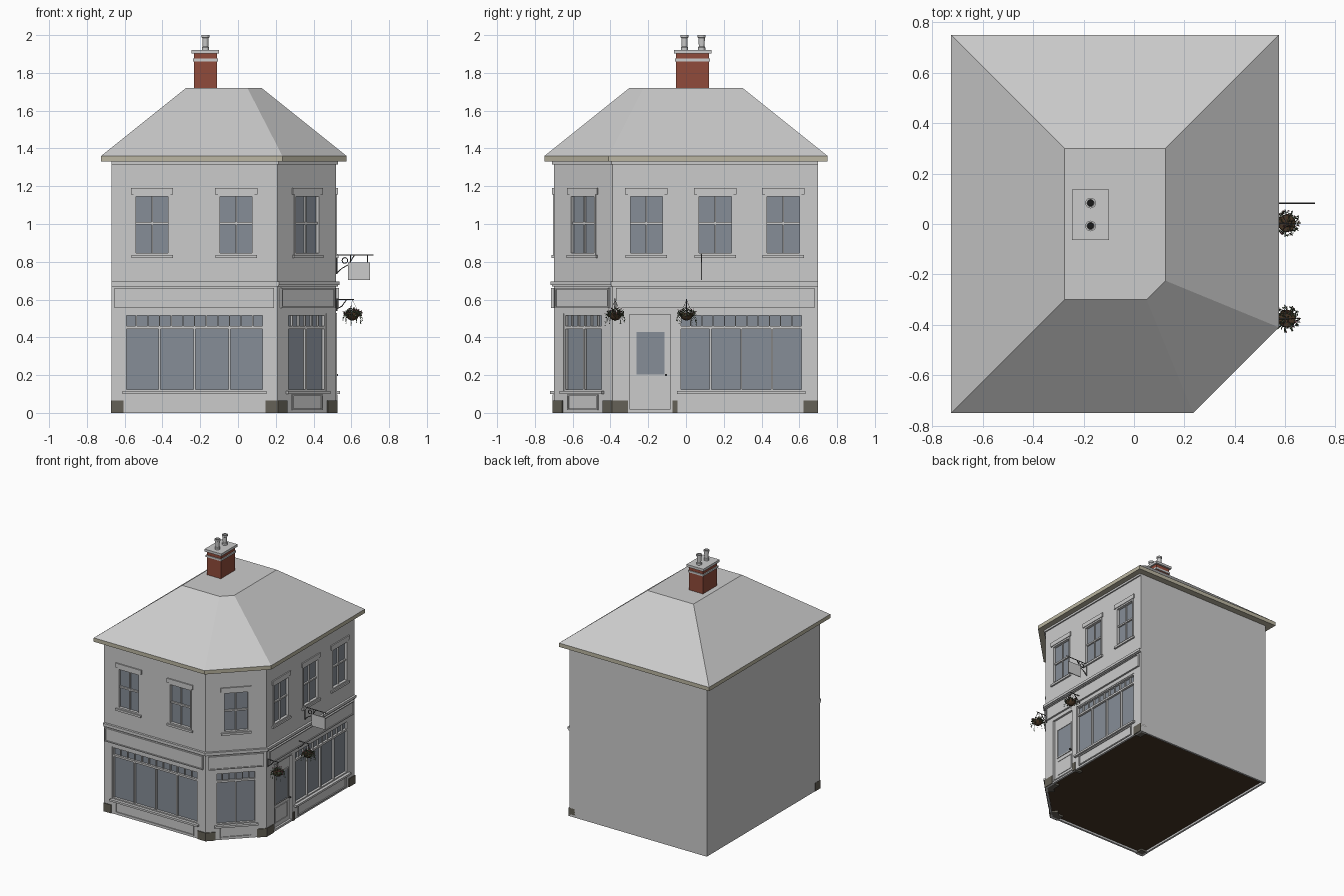
import bpy, bmesh, math, random
from mathutils import Matrix, Vector

if "Cube" in bpy.data.objects:
    bpy.data.objects.remove(bpy.data.objects["Cube"])

random.seed(4)


def mat(name, r, g, b):
    m = bpy.data.materials.new(name)
    m.diffuse_color = (r, g, b, 1)
    m.use_nodes = True
    m.node_tree.nodes["Principled BSDF"].inputs["Base Color"].default_value = m.diffuse_color
    return m


GLASS = mat("glass", .24, .27, .31)
BRICK = mat("brick", .28, .07, .043)
STONE = mat("plinth_stone", .13, .12, .095)
EAVE = mat("eave_paint", .5, .47, .36)
FLOOR = mat("floor_brown", .06, .035, .018)
DARK = mat("dark_metal", .1, .1, .1)
LEAF = mat("leaf", .1, .14, .08)
PETAL = mat("petal", .35, .08, .12)
SOOT = mat("soot", .01, .01, .01)

# Wall frames: origin, direction along wall, outward direction
S = math.sqrt(.5)
FRONT = (Vector((0, -.7, 0)), Vector((1, 0, 0)), Vector((0, -1, 0)))
RIGHT = (Vector((.52, 0, 0)), Vector((0, 1, 0)), Vector((1, 0, 0)))
CORNER = (Vector((.365, -.545, 0)), Vector((S, S, 0)), Vector((S, -S, 0)))
WORLD = (Vector((0, 0, 0)), Vector((1, 0, 0)), Vector((0, -1, 0)))
Z = Vector((0, 0, 1))


def finish(name, bm, m=None):
    me = bpy.data.meshes.new(name)
    bm.to_mesh(me)
    bm.free()
    ob = bpy.data.objects.new(name, me)
    bpy.context.collection.objects.link(ob)
    if m:
        me.materials.append(m)
    return ob


def boxes(name, items, m=None):
    """Each item: wall, u0, u1, z0, z1, depth0, depth1."""
    bm = bmesh.new()
    for (o, t, n), u0, u1, z0, z1, d0, d1 in items:
        c = o + t * (u0 + u1) / 2 + n * (d0 + d1) / 2 + Z * (z0 + z1) / 2
        M = Matrix((t * (u1 - u0), -n * (d1 - d0), Z * (z1 - z0))).transposed().to_4x4()
        bmesh.ops.create_cube(bm, size=1, matrix=Matrix.Translation(c) @ M)
    return finish(name, bm, m)


def loft(name, p0, z0, p1, z1, m=None):
    bm = bmesh.new()
    a = [bm.verts.new((x, y, z0)) for x, y in p0]
    b = [bm.verts.new((x, y, z1)) for x, y in p1]
    bm.faces.new(a[::-1])
    bm.faces.new(b)
    for i in range(len(a)):
        j = (i + 1) % len(a)
        bm.faces.new((a[i], a[j], b[j], b[i]))
    return finish(name, bm, m)


def rod(name, paths, r, m=DARK):
    cu = bpy.data.curves.new(name, 'CURVE')
    cu.dimensions = '3D'
    cu.bevel_depth, cu.bevel_resolution, cu.use_fill_caps = r, 1, True
    for pts in paths:
        sp = cu.splines.new('POLY')
        sp.points.add(len(pts) - 1)
        for p, q in zip(sp.points, pts):
            p.co = (*q, 1)
    cu.materials.append(m)
    ob = bpy.data.objects.new(name, cu)
    bpy.context.collection.objects.link(ob)
    bpy.ops.object.select_all(action='DESELECT')
    ob.select_set(True)
    bpy.context.view_layer.objects.active = ob
    bpy.ops.object.convert(target='MESH')


def rim(w, u0, u1, z0, z1, t, d0, d1):
    return [(w, u0, u1, z0, z0 + t, d0, d1), (w, u0, u1, z1 - t, z1, d0, d1),
            (w, u0, u0 + t, z0, z1, d0, d1), (w, u1 - t, u1, z0, z1, d0, d1)]


# Walls, floor and roof
plan = [(-.67, -.7), (.21, -.7), (.52, -.39), (.52, .7), (-.67, .7)]
inner = [(-.655, -.685), (.205, -.685), (.505, -.385), (.505, .685), (-.655, .685)]
eaves = [(-.725, -.75), (.235, -.75), (.575, -.41), (.575, .75), (-.725, .75)]
crown = [(-.275, -.3), (.05, -.3), (.125, -.225), (.125, .3), (-.275, .3)]
walls = loft("walls", plan, .02, plan, 1.33)
for i in range(5):
    j = (i + 1) % 5
    loft("wall_foot", [plan[i], plan[j], inner[j], inner[i]], 0,
         [plan[i], plan[j], inner[j], inner[i]], .02)
loft("floor", inner, .015, inner, .019, FLOOR)
loft("eaves", eaves, 1.33, eaves, 1.36, EAVE)
loft("roof", eaves, 1.36, crown, 1.72)

holes, frames, panes, sills, trim = [], [], [], [], []

# Upper sash windows
for w, u in [(FRONT, -.455), (FRONT, -.01), (CORNER, 0), (RIGHT, -.21), (RIGHT, .155), (RIGHT, .515)]:
    holes.append((w, u - .095, u + .095, .835, 1.155, -.025, .05))
    panes.append((w, u - .09, u + .09, .84, 1.15, -.03, -.018))
    frames += rim(w, u - .097, u + .097, .835, 1.157, .012, -.024, .004)
    frames += [(w, u - .004, u + .004, .84, 1.15, -.02, -.008),
               (w, u - .09, u + .09, .998, 1.01, -.02, -.006)]
    sills += [(w, u - .11, u + .11, .82, .836, -.01, .013),
              (w, u - .112, u + .112, 1.157, 1.19, -.01, .009)]

# Shop windows with mullions, small top lights and panelled stall risers
for w, a, b, n, k in [(FRONT, -.6, .14, 4, 12), (CORNER, -.145, .145, 2, 6), (RIGHT, -.035, .62, 4, 11)]:
    holes.append((w, a, b, .115, .525, -.03, .05))
    panes.append((w, a, b, .115, .525, -.035, -.022))
    frames += rim(w, a, b, .115, .525, .009, -.028, -.003)
    frames.append((w, a, b, .445, .46, -.028, -.005))
    for i in range(1, n):
        u = a + (b - a) * i / n
        frames.append((w, u - .005, u + .005, .12, .45, -.028, -.006))
    for i in range(1, k):
        u = a + (b - a) * i / k
        frames.append((w, u - .003, u + .003, .455, .52, -.028, -.01))
    sills.append((w, a - .012, b + .012, .1, .115, -.01, .02))
    trim += rim(w, a + .03, b - .03, .015, .098, .008, -.005, .007)

# Door
holes.append((RIGHT, -.3, -.08, .015, .525, -.02, .05))
boxes("door", [(RIGHT, -.3, -.08, .02, .525, -.025, -.012)] +
      rim(RIGHT, -.27, -.105, .195, .435, .008, -.015, -.006) +
      rim(RIGHT, -.265, -.11, .05, .17, .006, -.015, -.008))
panes.append((RIGHT, -.265, -.11, .2, .43, -.02, -.01))
frames += rim(RIGHT, -.306, -.074, .012, .53, .008, -.02, .004)
boxes("door_handle", [(RIGHT, -.11, -.1, .195, .205, -.013, .01)], DARK)

# Cut the openings
cutter = boxes("opening_cutter", holes)
cutter.hide_render = True
cutter.hide_set(True)
mod = walls.modifiers.new("openings", 'BOOLEAN')
mod.operation, mod.solver, mod.object = 'DIFFERENCE', 'EXACT', cutter
bpy.context.view_layer.objects.active = walls
bpy.ops.object.modifier_apply(modifier=mod.name)
bpy.data.objects.remove(cutter)

# Fascia boards and cornices running round the street sides
for w, a, b in [(FRONT, -.655, .19), (CORNER, -.2, .2), (RIGHT, -.37, .68)]:
    trim.append((w, a, b, .557, .658, -.005, .008))
    trim += rim(w, a, b, .555, .66, .008, -.005, .014)
for z0, z1, d in [(.668, .676, .01), (.676, .695, .017), (1.315, 1.33, .01)]:
    e = d * .414
    trim += [(FRONT, -.67, .21 + e, z0, z1, -.01, d), (CORNER, -.219 - e, .219 + e, z0, z1, -.01, d),
             (RIGHT, -.39 - e, .7, z0, z1, -.01, d)]

# Plinth blocks
boxes("plinths", [(w, a, b, 0, .065, -.06, .006) for w, a, b in [
    (FRONT, -.672, -.605), (FRONT, .145, .212), (CORNER, -.221, -.15), (CORNER, .15, .221),
    (RIGHT, -.392, -.308), (RIGHT, -.072, -.046), (RIGHT, .622, .7)]], STONE)
boxes("window_frames", frames)
boxes("window_glass", panes, GLASS)
boxes("sills_and_lintels", sills)
boxes("shopfront_trim", trim)

# Chimney
boxes("chimney_brick", [(WORLD, -.233, -.112, 1.7, 1.905, -.122, .052)], BRICK)
boxes("chimney_bands", [(WORLD, -.239, -.106, 1.86, 1.875, -.128, .058),
                        (WORLD, -.245, -.1, 1.903, 1.922, -.136, .064)])
for y in (-.008, .083):
    bm = bmesh.new()
    prof = [(.019, 1.92), (.019, 1.935), (.015, 1.94), (.017, 1.985), (.021, 1.988), (.021, 2.0), (.014, 2.0), (.012, 1.96)]
    vs = [bm.verts.new((-.172 + r, y, z)) for r, z in prof]
    es = [bm.edges.new(p) for p in zip(vs, vs[1:])]
    bmesh.ops.spin(bm, geom=vs + es, cent=(-.172, y, 0), axis=(0, 0, 1), angle=2 * math.pi, steps=16, use_merge=True)
    bmesh.ops.recalc_face_normals(bm, faces=bm.faces)
    finish("chimney_pot", bm)
    bm = bmesh.new()
    bmesh.ops.create_circle(bm, cap_ends=True, radius=.0135, segments=16, matrix=Matrix.Translation((-.172, y, 1.965)))
    finish("pot_soot", bm, SOOT)

# Hanging sign with scrolled bracket
Y = .083
boxes("sign_board", [(RIGHT, Y - .003, Y + .003, .703, .797, .062, .178)])
ring = [(.566 + .015 * math.cos(a), Y, .807 + .015 * math.sin(a)) for a in [i * math.pi / 6 for i in range(13)]]
rod("sign_bracket", [[(.52, Y, .835), (.718, Y, .835)], [(.523, Y, .735), (.523, Y, .84)],
                     [(.523, Y, .74), (.55, Y, .765), (.585, Y, .785), (.615, Y, .833)], ring,
                     [(.595, Y, .835), (.595, Y, .795)], [(.685, Y, .835), (.685, Y, .795)]], .003)


# Hanging baskets: bracket, bowl, foliage and flowers
def tufts(name, c, pts, size, m):
    bm = bmesh.new()
    for p in pts:
        d = Vector([random.gauss(0, 1) for _ in range(3)]).normalized()
        s = d.orthogonal().normalized() * size * .45
        q = c + p
        bm.faces.new([bm.verts.new(v) for v in (q - d * size, q + s, q + d * size, q - s)])
    finish(name, bm, m)


for y in (.003, -.375):
    c = Vector((.606, y, .525))
    top = c + Vector((0, 0, .072))
    rod("basket_bracket", [[(.52, y, .6), (.615, y, .6)], [(.523, y, .54), (.523, y, .605)],
                           [(.523, y, .55), (.55, y, .565), (.575, y, .6)]], .003)
    rod("basket_chains", [[top, c + Vector((.036 * math.cos(a), .036 * math.sin(a), 0))] for a in (0, 2.1, 4.2)], .001)
    bm = bmesh.new()
    bmesh.ops.create_uvsphere(bm, u_segments=12, v_segments=8, radius=.036, matrix=Matrix.Translation(c))
    for v in bm.verts:
        v.co.z = min(v.co.z, c.z + .006)
    finish("basket_bowl", bm, FLOOR)
    dome, trail = [], []
    for i in range(150):
        a, r = random.uniform(0, 6.283), .048 * math.sqrt(random.random())
        dome.append(Vector((r * math.cos(a), r * math.sin(a), random.uniform(-.012, .036 - .5 * r))))
    for i in range(11):
        a, n = i * .571, random.randint(5, 9)
        for k in range(n):
            r = .04 + .003 * min(k, 4)
            trail.append(Vector((r * math.cos(a), r * math.sin(a), .004 - .008 * k)))
    tufts("basket_leaves", c, dome, .008, LEAF)
    tufts("basket_trails", c, trail, .006, LEAF)
    tufts("basket_flowers", c, [p * 1.12 + Vector((0, 0, .006)) for p in dome[::4]], .006, PETAL)
